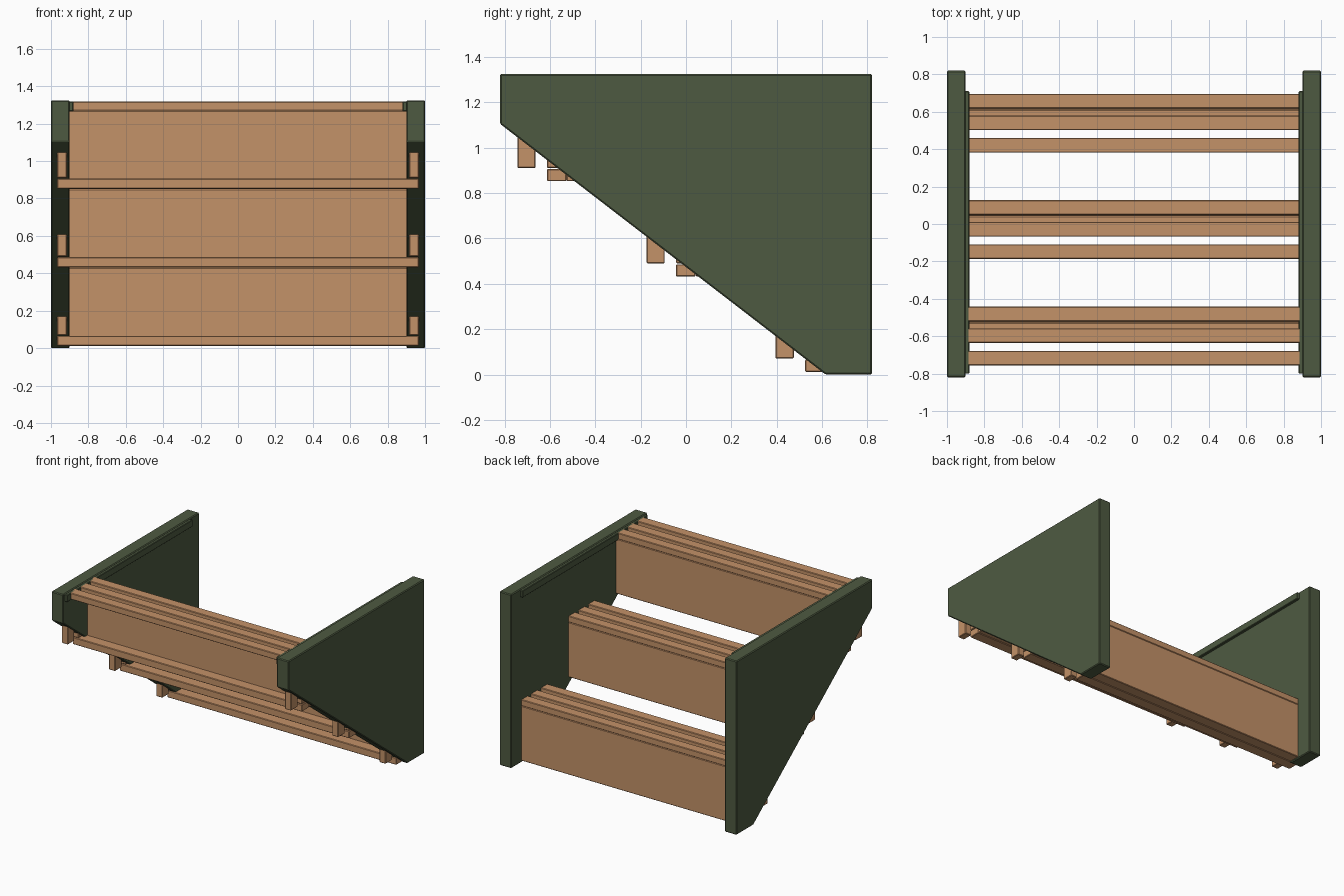
import bpy
import bmesh

cube = bpy.data.objects.get("Cube")
if cube:
    bpy.data.objects.remove(cube, do_unlink=True)


def make_material(name, color):
    mat = bpy.data.materials.new(name)
    mat.use_nodes = True
    mat.diffuse_color = color
    mat.node_tree.nodes["Principled BSDF"].inputs["Base Color"].default_value = color
    return mat


WOOD = make_material("warm wood", (0.552, 0.287, 0.138, 1))
GREEN = make_material("dark green", (0.076, 0.102, 0.053, 1))


def extrude_profile(name, profile, x0, x1, mat, bevel=0.004):
    """Extrude a (y, z) outline from x0 to x1 and soften its edges."""
    bm = bmesh.new()
    face = bm.faces.new([bm.verts.new((x0, y, z)) for y, z in profile])
    ext = bmesh.ops.extrude_face_region(bm, geom=[face])
    moved = [v for v in ext["geom"] if isinstance(v, bmesh.types.BMVert)]
    bmesh.ops.translate(bm, verts=moved, vec=(x1 - x0, 0, 0))
    bmesh.ops.recalc_face_normals(bm, faces=bm.faces)
    mesh = bpy.data.meshes.new(name)
    bm.to_mesh(mesh)
    bm.free()
    mesh.materials.append(mat)
    obj = bpy.data.objects.new(name, mesh)
    bpy.context.collection.objects.link(obj)
    mod = obj.modifiers.new("soft edges", "BEVEL")
    mod.width = bevel
    mod.segments = 1
    return obj


def beam(name, xs, ys, zs, mat=WOOD):
    (y0, y1), (z0, z1) = ys, zs
    return extrude_profile(name, [(y0, z0), (y1, z0), (y1, z1), (y0, z1)], *xs, mat)


# Side panels with a sloping lower edge, and the thin rail inside each
PANEL = [(-0.82, 1.325), (-0.82, 1.105), (0.615, 0), (0.82, 0), (0.82, 1.325)]
for side, s in (("right", -1), ("left", 1)):
    extrude_profile(side + "_panel", PANEL, 0.9 * s, s, GREEN, 0.006)
    beam(side + "_inner_rail", (0.88 * s, 0.91 * s), (-0.80, 0.71), (1.265, 1.318), GREEN)

# Three steps, highest at the front
HALF = 0.967
for i, step in enumerate(("lower", "middle", "upper")):
    dy, dz = -0.569 * i, 0.42 * i

    def part(name, xs, ys, zs):
        beam(f"{step}_{name}", xs, [y + dy for y in ys], [z + dz for z in zs])

    # Tread slats
    for n, y in (("front", 0.382), ("middle", 0.502), ("back", 0.618)):
        part(n + "_slat", (-HALF, HALF), (y, y + 0.078), (0.43, 0.478))
    # Riser board and the batten along its foot
    part("riser", (-HALF, HALF), (0.612, 0.696), (0.012, 0.43))
    part("foot_batten", (-HALF, HALF), (0.525, 0.611), (0.012, 0.066))
    # Short posts set into the side panels
    for side, s in (("right", -1), ("left", 1)):
        for n, y in (("front", 0.395), ("back", 0.525)):
            part(f"{side}_{n}_post", (0.915 * s, HALF * s), (y, y + 0.08), (0.07, 0.43))
